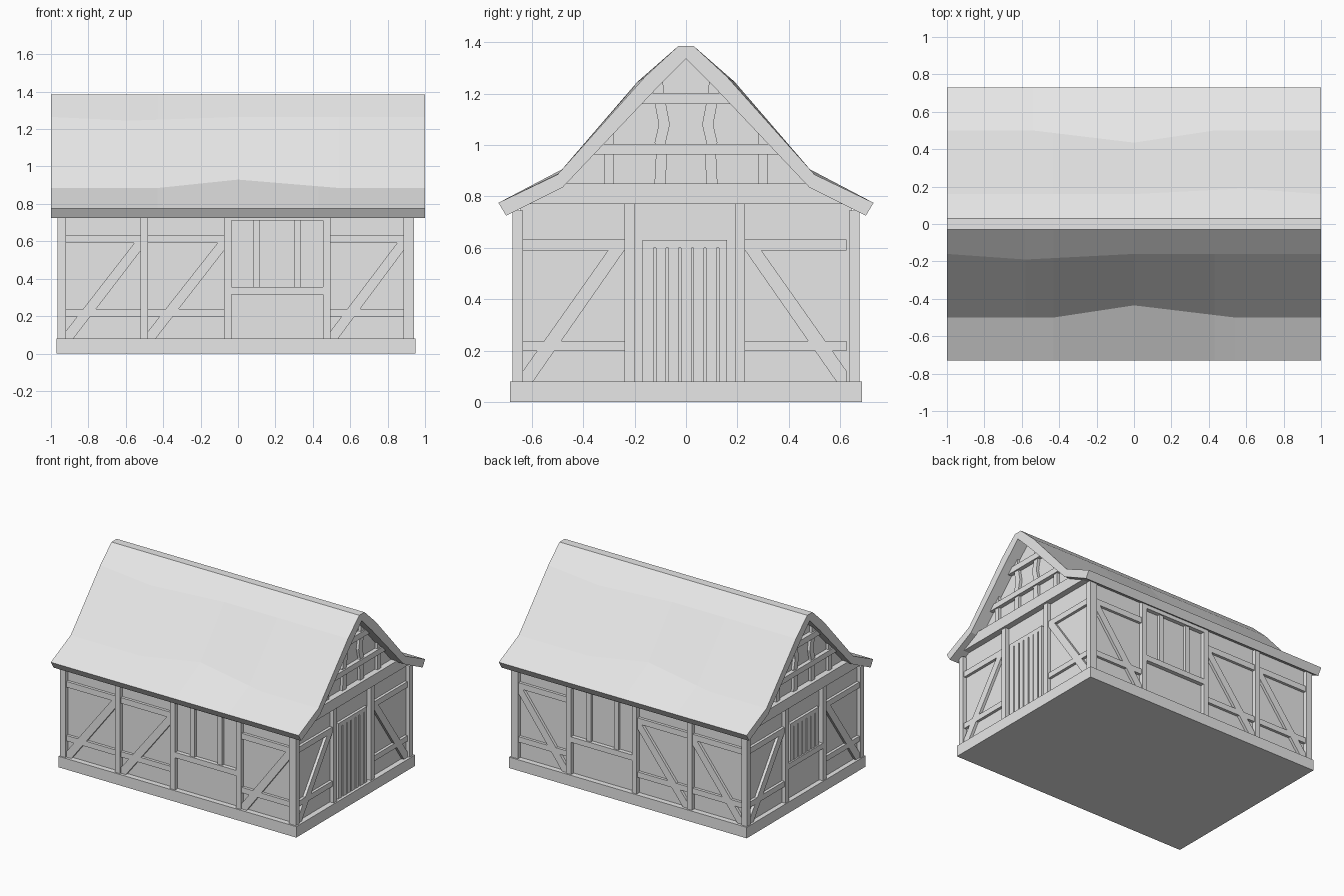
import bpy
import bmesh
from mathutils import Vector

cube = bpy.data.objects.get("Cube")
if cube:
    bpy.data.objects.remove(cube, do_unlink=True)

grey = bpy.data.materials.new("pale grey")
grey.use_nodes = True
grey.diffuse_color = (0.8, 0.8, 0.8, 1)
grey.node_tree.nodes["Principled BSDF"].inputs["Base Color"].default_value = (0.8, 0.8, 0.8, 1)


def finish(name, bm):
    bmesh.ops.recalc_face_normals(bm, faces=bm.faces)
    mesh = bpy.data.meshes.new(name)
    bm.to_mesh(mesh)
    bm.free()
    mesh.materials.append(grey)
    obj = bpy.data.objects.new(name, mesh)
    bpy.context.collection.objects.link(obj)
    return obj


def loft(name, rings):
    """Closed solid through a row of matching rings."""
    bm = bmesh.new()
    rows = [[bm.verts.new(p) for p in ring] for ring in rings]
    n = len(rows[0])
    for a, b in zip(rows, rows[1:]):
        for i in range(n):
            j = (i + 1) % n
            bm.faces.new((a[i], a[j], b[j], b[i]))
    bm.faces.new(rows[0])
    bm.faces.new(rows[-1])
    return finish(name, bm)


def prism(name, pts, axis, a, b):
    """Outline in (x, z) or (y, z), extruded along the other level axis."""
    def place(d, u, v):
        return (d, u, v) if axis == "x" else (u, d, v)
    return loft(name, [[place(d, u, v) for u, v in pts] for d in (a, b)])


def rect(u0, u1, z0, z1):
    return [(u0, z0), (u1, z0), (u1, z1), (u0, z1)]


# Levels and wall planes
X_L, X_R, Y_OUT = -0.965, 0.94, 0.675
RECESS, SILL, RAIL = 0.03, 0.08, 0.02
UNDER = [(0.70, 0.725), (0.48, 0.835), (0.12, 1.215), (0, 1.335)]


def half_width(z):
    for (y0, z0), (y1, z1) in zip(UNDER, UNDER[1:]):
        if z0 <= z <= z1:
            return y0 + (y1 - y0) * (z - z0) / (z1 - z0)
    return 0


def under_z(y):
    y = abs(y)
    for (y0, z0), (y1, z1) in zip(UNDER, UNDER[1:]):
        if y1 <= y <= y0:
            return z0 + (z1 - z0) * (y - y0) / (y1 - y0)
    return UNDER[0][1]


# Base and infill walls
prism("base_sill", rect(-0.97, 0.95, 0, SILL), "y", -0.685, 0.685)
wall_y = Y_OUT - RECESS
side = [(wall_y, 0.05), (wall_y, 0.765), (0.48, 0.85), (0.12, 1.23)]
prism("wall_body", side + [(0, 1.35)] + [(-y, z) for y, z in reversed(side)],
      "x", X_L + RECESS, X_R - RECESS)


# Roof: bent slopes with a slight sag in the middle
def bump(x, lo, mid, hi):
    if x <= lo or x >= hi:
        return 0
    return (x - lo) / (mid - lo) if x < mid else (hi - x) / (hi - mid)


def slope(x):
    low, up = bump(x, -0.43, 0, 0.54), bump(x, -1, -0.58, 0)
    return [(0.73, 0.775), (0.5 - 0.065 * low, 0.885 + 0.045 * low),
            (0.16 + 0.03 * up, 1.265 - 0.02 * up), (0.03, 1.385)]


rings = []
for x in (-1, -0.58, -0.54, -0.43, 0, 0.43, 0.54, 0.58, 1):
    outer = [(-y, z) for y, z in slope(x)] + list(reversed(slope(-x)))
    inner = UNDER + [(-y, z) for y, z in reversed(UNDER[:-1])]
    rings.append([(x, y, z) for y, z in outer + inner])
loft("roof", rings)

# Corner posts
for sx, x0, x1 in (("left", X_R - 0.055, X_R), ("right", X_L, X_L + 0.045)):
    for sy, s in (("front", -1), ("back", 1)):
        prism(f"corner_post_{sy}_{sx}", rect(x0, x1, 0.06, 0.745), "y", s * 0.635, s * Y_OUT)


# Framing shared by all four walls
def braced_bay(name, axis, u0, u1, d0, d1, flip=False, top=0.59):
    for part, z0, z1 in (("upper", 0.59, 0.632), ("lower", 0.198, 0.238)):
        prism(f"{name}_{part}_rail", rect(u0, u1, z0, z1), axis, d0, d1)
    shape = [(u0, SILL), (u0 + 0.04, SILL), (u1, top - 0.04), (u1, top), (u1 - 0.035, top), (u0, 0.12)]
    if flip:
        shape = [(u0 + u1 - u, z) for u, z in shape]
    prism(f"{name}_brace", shape, axis, d0, d1)


# Long walls, front and back alike
for label, s in (("front", -1), ("back", 1)):
    d0, post, rail = s * (wall_y - 0.01), s * Y_OUT, s * (wall_y + RAIL)
    for i, x in enumerate((-0.52, -0.075, 0.455)):
        prism(f"{label}_post_{i + 1}", rect(x, x + 0.04, 0.06, 0.745), "y", d0, post)
    for i, (u0, u1) in enumerate(((-0.92, -0.52), (-0.48, -0.075), (0.495, 0.885))):
        braced_bay(f"{label}_bay_{i + 1}", "y", u0, u1, d0, rail)
    prism(f"{label}_window_sill", rect(-0.035, 0.455, 0.315, 0.355), "y", d0, post)
    prism(f"{label}_window_lintel", rect(-0.035, 0.455, 0.71, 0.745), "y", d0, post)
    for i, x in enumerate((0.08, 0.302)):
        prism(f"{label}_window_bar_{i + 1}", rect(x, x + 0.036, 0.35, 0.715), "y", d0, rail)


def planks(name, d0, d1, z0, z1):
    """Head board with seven upright planks and narrow gaps."""
    prism(f"{name}_head", rect(-0.17, 0.16, z1 - 0.03, z1), "x", d0, d1)
    pitch, gap = 0.049, 0.009
    cuts = [-0.122 + pitch * i for i in range(6)]
    starts = [-0.17] + [c + gap / 2 for c in cuts]
    ends = [c - gap / 2 for c in cuts] + [0.16]
    for i, (a, b) in enumerate(zip(starts, ends)):
        prism(f"{name}_plank_{i + 1}", rect(a, b, z0, z1 - 0.03), "x", d0, d1)


# End walls and gables
for label, face, s in (("left", X_R, 1), ("right", X_L, -1)):
    d0, rail = face - s * (RECESS + 0.01), face - s * (RECESS - RAIL)
    for i, y in enumerate((-0.24, 0.19)):
        prism(f"{label}_end_post_{i + 1}", rect(y, y + 0.04, 0.06, 0.78), "x", d0, face)
    braced_bay(f"{label}_end_front", "x", -0.635, -0.24, d0, rail, top=0.63)
    braced_bay(f"{label}_end_back", "x", 0.23, 0.625, d0, rail, flip=True, top=0.63)

    # Cross beams run into the roof
    for part, z0, z1, out in (("tie", 0.77, 0.85, 0.015), ("collar", 0.963, 1.003, 0), ("top", 1.16, 1.203, 0)):
        a, b = half_width(z0) + 0.01, half_width(z1) + 0.01
        prism(f"{label}_gable_{part}_beam", [(-a, z0), (a, z0), (b, z1), (-b, z1)],
              "x", d0, face + s * out)

    # Straight short studs and bowed inner studs
    for side_name, m in (("front", -1), ("back", 1)):
        a, b = m * 0.28, m * 0.32
        prism(f"{label}_gable_{side_name}_short_stud",
              [(a, 0.84), (b, 0.84), (b, under_z(b) + 0.01), (a, under_z(a) + 0.01)], "x", d0, rail)
        bow = [(0.08, 0.84), (0.073, 0.98), (0.079, 1.01), (0.063, 1.08), (0.08, 1.17), (0.087, 1.21)]
        left_edge = [(m * y, z) for y, z in bow]
        right_edge = [(m * (y + 0.043), z) for y, z in reversed(bow)]
        tip = [(m * 0.09, under_z(0.09) + 0.01), (m * 0.13, under_z(0.13) + 0.01)]
        prism(f"{label}_gable_{side_name}_bowed_stud", left_edge + tip + right_edge, "x", d0, rail)

    # Door on one end, shuttered window on the other
    if s > 0:
        planks("door", d0, rail, 0.07, 0.63)
    else:
        planks("end_window", d0, rail, 0.35, 0.63)
        prism("end_window_sill", rect(-0.2, 0.19, 0.315, 0.355), "x", d0, face)
